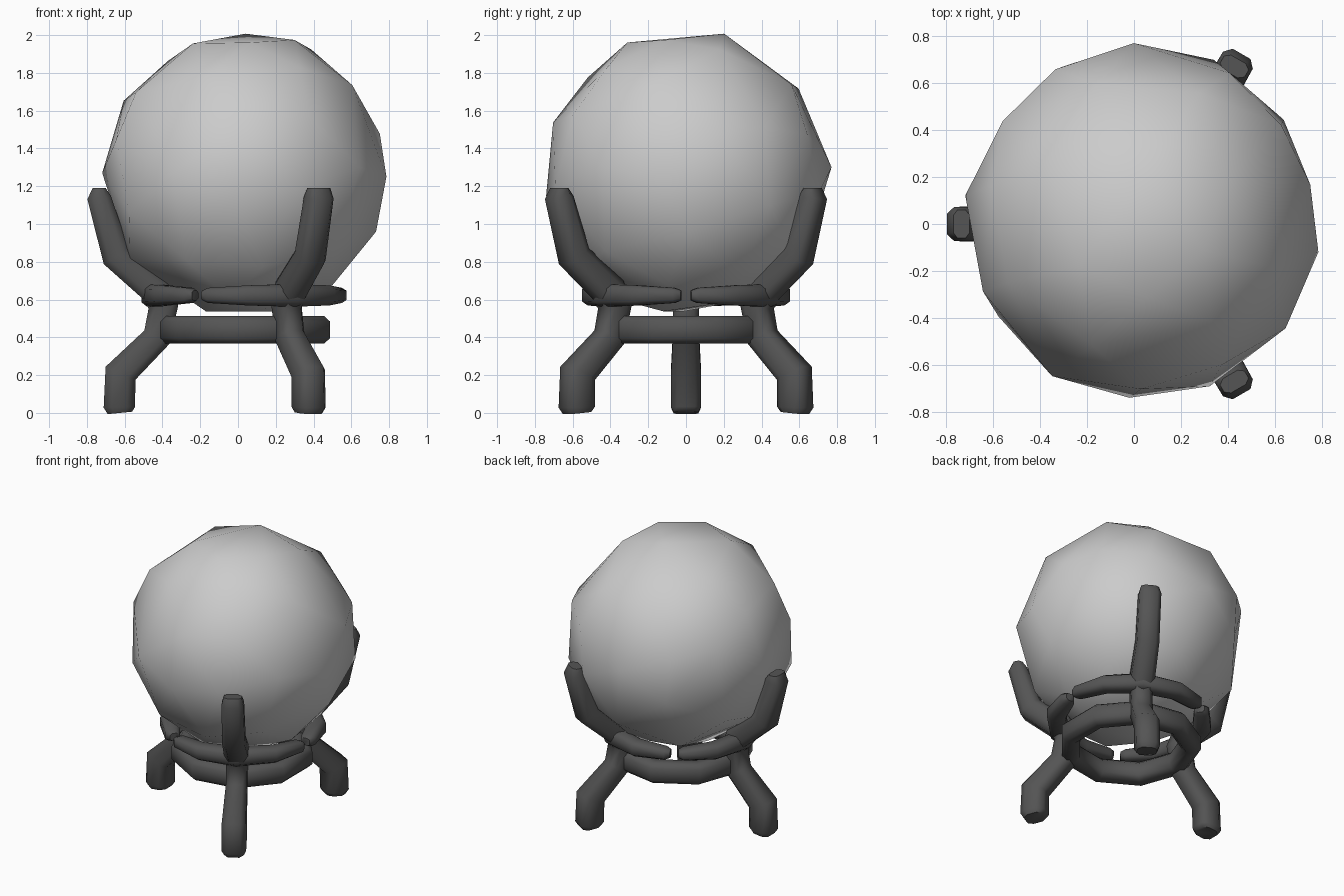
import bpy, bmesh, math
from mathutils import Vector, Matrix

if "Cube" in bpy.data.objects:
    bpy.data.objects.remove(bpy.data.objects["Cube"])

AXIS = Vector((0.04, 0, 0))          # vertical axis of the stand
dark = bpy.data.materials.new("dark_metal")
dark.diffuse_color = (0.09, 0.09, 0.09, 1)
dark.use_nodes = True
dark.node_tree.nodes["Principled BSDF"].inputs["Base Color"].default_value = dark.diffuse_color


def finish(name, bm, angle):
    bmesh.ops.recalc_face_normals(bm, faces=bm.faces)
    me = bpy.data.meshes.new(name)
    bm.to_mesh(me)
    bm.free()
    ob = bpy.data.objects.new(name, me)
    bpy.context.collection.objects.link(ob)
    bpy.ops.object.select_all(action='DESELECT')
    ob.select_set(True)
    bpy.context.view_layer.objects.active = ob
    bpy.ops.object.shade_smooth_by_angle(angle=math.radians(angle))
    return ob


# Rounded-square cross-section, as (side, across) factors
SECTION = [(1, .5), (.6, 1), (-.6, 1), (-1, .5), (-1, -.5), (-.6, -1), (.6, -1), (1, -.5)]


def tube(name, path, side, sizes, turn=0, closed=False):
    """Sweep the section (half sizes along side / across) along a path."""
    bm = bmesh.new()
    pts = [Vector(p) for p in path]
    side = Vector(side)
    rings = []
    c, n = len(pts), len(SECTION)
    for i, p in enumerate(pts):
        a = pts[i - 1] if i or closed else p
        b = pts[(i + 1) % c] if i < c - 1 or closed else p
        d1, d2 = (p - a).normalized(), (b - p).normalized()
        t = (d1 + d2).normalized()
        across = t.cross(side).normalized()
        mitre = 1 / max(0.8, t.dot(d1 if d1.length > 0 else d2))
        s, w = sizes[i]
        rings.append([bm.verts.new(p + side * s * u + across * w * mitre * v) for u, v in SECTION])
    for i in range(c if closed else c - 1):
        r1, r2 = rings[i], rings[(i + 1) % c]
        for k in range(n):
            m = (k + 1) % n
            bm.faces.new((r1[k], r1[m], r2[m], r2[k]))
    if not closed:
        bm.faces.new(rings[0])
        bm.faces.new(rings[-1])
    bm.transform(Matrix.Translation(AXIS) @ Matrix.Rotation(math.radians(turn), 4, 'Z'))
    ob = finish(name, bm, 55)
    ob.data.materials.append(dark)
    return ob


# Faceted ball: key corners plus evenly spread filler points, wrapped in a hull
CENTRE, R = Vector((0.035, 0.01, 1.27)), 0.762
corners = [
    (.79, -.12, 1.25), (.04, .20, 2.0), (.39, .18, 1.93), (.06, -.31, 1.96),
    (-.24, -.18, 1.96), (.61, -.19, 1.74), (.76, .17, 1.48), (.73, .01, .96),
    (-.16, .60, 1.72), (.64, .43, 1.52), (0, .76, 1.30), (.03, -.71, 1.54),
    (.34, .70, 1.16), (-.31, .67, 1.10), (-.56, .44, 1.48), (-.71, .12, 1.27),
    (-.65, -.29, 1.45), (-.35, -.65, 1.27), (-.02, -.74, 1.15), (.33, -.71, 1.19),
    (.64, -.44, 1.30), (.33, -.42, 1.83), (-.54, -.25, 1.70), (-.17, -.02, .53),
    (.20, -.12, .54),
]
dirs = [(Vector(p) - CENTRE).normalized() for p in corners]
N = 700
for gap in (0.52, 0.40):             # wide gaps first, then the remaining holes
    for i in range(N):
        z = 1 - 2 * (i + 0.5) / N
        a = i * math.pi * (3 - math.sqrt(5))
        h = math.sqrt(1 - z * z)
        d = Vector((h * math.cos(a), h * math.sin(a), z))
        if all((d - e).length > gap for e in dirs):
            dirs.append(d)
bm = bmesh.new()
for d in dirs:
    bm.verts.new(CENTRE + d * R)
bmesh.ops.convex_hull(bm, input=bm.verts)
finish("ball", bm, 38)

# Lower ring tying the legs together
ring = [(0.412 * math.cos(math.radians(180 + 40 * k)),
         0.412 * math.sin(math.radians(180 + 40 * k)), 0.44) for k in range(9)]
tube("lower_ring", ring, (0, 0, 1), [(0.073, 0.06)] * 9, closed=True)

# Three legs, each running up into a claw, with a curved cradle bar either side
leg = [(.665, 0, 0), (.668, 0, .03), (.662, 0, .21), (.47, 0, .40), (.435, 0, .56),
       (.475, 0, .65), (.685, 0, .83), (.775, 0, 1.14), (.775, 0, 1.19)]
leg_sizes = [(.065, .065), (.08, .083), (.08, .08), (.07, .072), (.07, .075),
             (.08, .08), (.075, .075), (.073, .062), (.06, .035)]
angles = (-57, -53, -29, 0, 29, 53, 57)
bar = [(0.49 * math.cos(math.radians(a)), 0.49 * math.sin(math.radians(a)), 0.622)
       for a in angles]
bar_sizes = [(.026, .03), (.04, .05), (.053, .06), (.06, .06), (.053, .06), (.04, .05), (.026, .03)]
for turn, label in ((180, "left"), (60, "back"), (-60, "front")):
    tube(label + "_leg", leg, (0, 1, 0), leg_sizes, turn)
    tube(label + "_cradle_bar", bar, (0, 0, 1), bar_sizes, turn)
